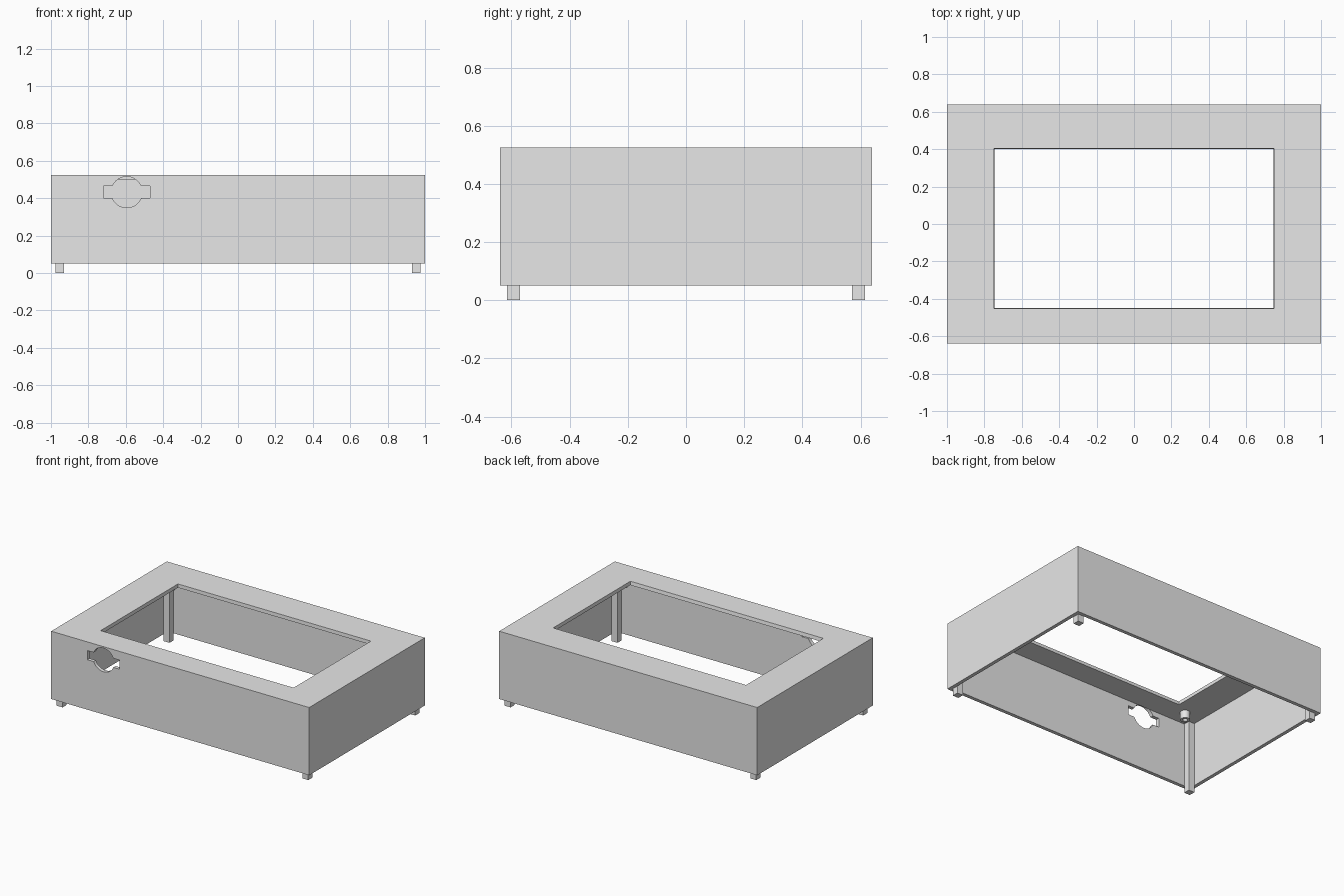
import bpy, bmesh, math
from mathutils import Matrix

cube = bpy.data.objects.get("Cube")
if cube:
    bpy.data.objects.remove(cube, do_unlink=True)

grey = bpy.data.materials.new("light_grey")
grey.use_nodes = True
grey.diffuse_color = (0.8, 0.8, 0.8, 1)
grey.node_tree.nodes["Principled BSDF"].inputs["Base Color"].default_value = (0.8, 0.8, 0.8, 1)

WALL = 0.025
HALF_X, HALF_Y = 1.0, 0.64
BASE, TOP = 0.05, 0.525
ROOF = TOP - WALL


def make(name, bm):
    bmesh.ops.recalc_face_normals(bm, faces=bm.faces)
    mesh = bpy.data.meshes.new(name)
    bm.to_mesh(mesh)
    bm.free()
    mesh.materials.append(grey)
    obj = bpy.data.objects.new(name, mesh)
    bpy.context.collection.objects.link(obj)
    return obj


def box(name, x0, x1, y0, y1, z0, z1):
    bm = bmesh.new()
    bmesh.ops.create_cube(bm, size=1)
    bmesh.ops.scale(bm, vec=(x1 - x0, y1 - y0, z1 - z0), verts=bm.verts)
    bmesh.ops.translate(bm, vec=((x0 + x1) / 2, (y0 + y1) / 2, (z0 + z1) / 2), verts=bm.verts)
    return make(name, bm)


def cylinder(name, radius, depth, matrix, sides=48):
    bm = bmesh.new()
    bmesh.ops.create_cone(bm, cap_ends=True, segments=sides, radius1=radius,
                          radius2=radius, depth=depth, matrix=matrix)
    return make(name, bm)


def cut(target, cutter):
    cutter.hide_render = True
    mod = target.modifiers.new("cut", 'BOOLEAN')
    mod.operation = 'DIFFERENCE'
    mod.solver = 'EXACT'
    mod.object = cutter
    bpy.context.view_layer.objects.active = target
    bpy.ops.object.modifier_apply(modifier=mod.name)
    bpy.data.objects.remove(cutter, do_unlink=True)


def smooth(obj):
    bpy.ops.object.select_all(action='DESELECT')
    obj.select_set(True)
    bpy.context.view_layer.objects.active = obj
    bpy.ops.object.shade_smooth_by_angle(angle=math.radians(30))


# Hollow case, open underneath
case = box("case", -HALF_X, HALF_X, -HALF_Y, HALF_Y, BASE, TOP)
cut(case, box("hollow", WALL - HALF_X, HALF_X - WALL, WALL - HALF_Y, HALF_Y - WALL, -0.1, ROOF))

# Window in the roof, narrowing slightly downwards
window = box("window_cutter", -0.75, 0.75, -0.457, 0.405, ROOF - 0.025, TOP + 0.025)
for v in window.data.vertices:
    if v.co.z < ROOF:
        v.co.x *= 0.993
        v.co.y += 0.012 if v.co.y < 0 else -0.005
cut(case, window)

# Socket opening in the front wall: a round hole with a slot across it
HOLE_X, HOLE_Z = -0.595, 0.432
front = Matrix.Translation((HOLE_X, -HALF_Y, HOLE_Z)) @ Matrix.Rotation(math.pi / 2, 4, 'X')
cut(case, cylinder("round_cutter", 0.083, 2 * WALL, front))
cut(case, box("slot_cutter", HOLE_X - 0.125, HOLE_X + 0.125,
              -HALF_Y - WALL, -HALF_Y + 2 * WALL, HOLE_Z - 0.032, HOLE_Z + 0.032))
smooth(case)

# Corner posts that end in feet, and screw bosses under the roof
POST = 0.045
for sx, side in ((-1, "right"), (1, "left")):
    for sy, end in ((-1, "front"), (1, "back")):
        xs = sorted((sx * (HALF_X - WALL), sx * (HALF_X - WALL - POST)))
        ys = sorted((sy * (HALF_Y - WALL), sy * (HALF_Y - WALL - POST)))
        box(f"{end}_{side}_post", *xs, *ys, 0, ROOF)

        place = Matrix.Translation((sx * 0.84, -0.025 + sy * 0.475, ROOF - 0.027))
        boss = cylinder(f"{end}_{side}_boss", 0.031, 0.054, place)
        cut(boss, cylinder("screw_cutter", 0.015, 0.08, place @ Matrix.Translation((0, 0, -0.025)), 32))
        smooth(boss)
